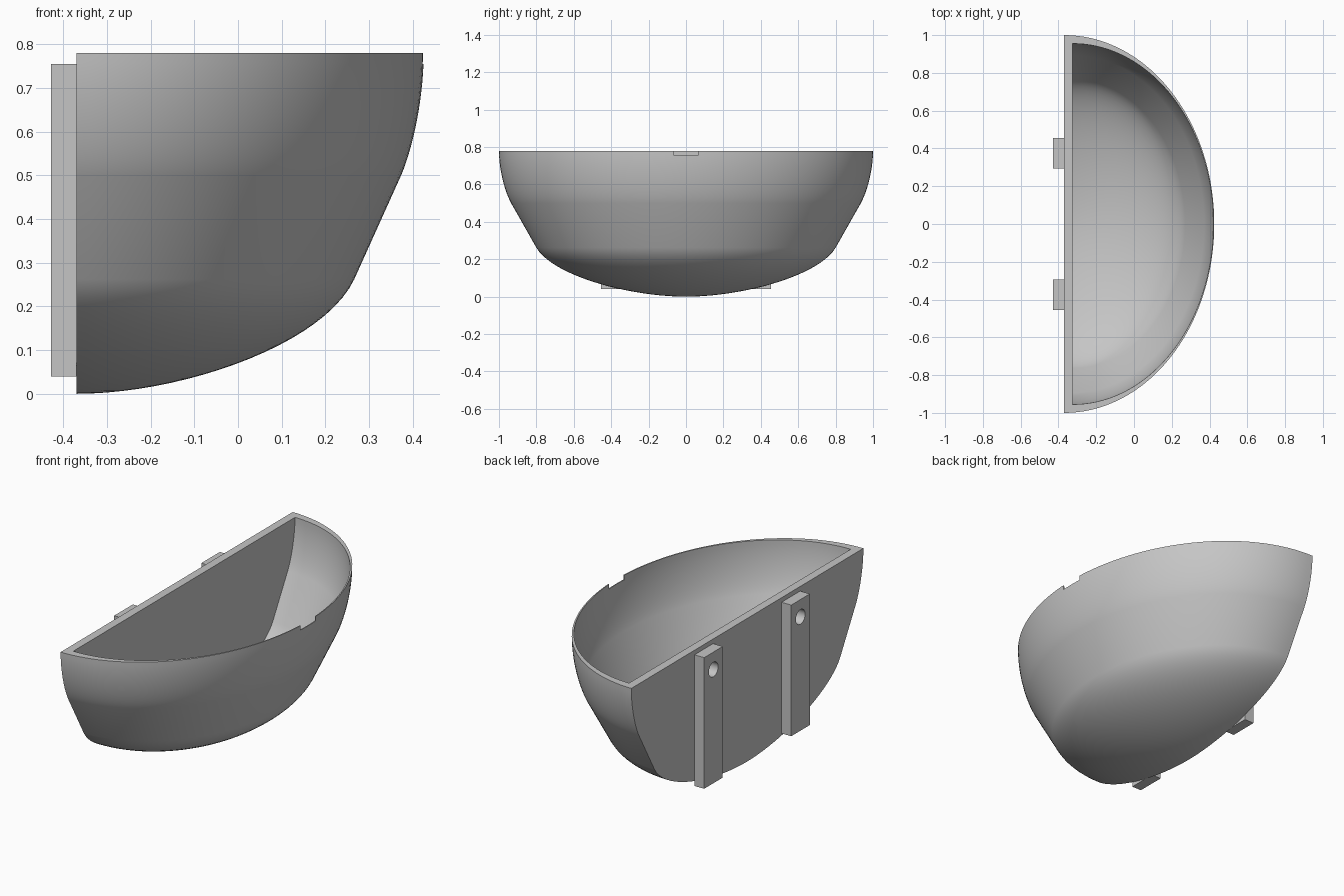
import bpy, bmesh, math
from mathutils import Vector, Matrix
from mathutils.geometry import interpolate_bezier

if "Cube" in bpy.data.objects:
    bpy.data.objects.remove(bpy.data.objects["Cube"])

grey = bpy.data.materials.new("light_grey")
grey.use_nodes = True
grey.diffuse_color = (0.56, 0.56, 0.56, 1)
grey.node_tree.nodes["Principled BSDF"].inputs["Base Color"].default_value = grey.diffuse_color

HEIGHT = 0.78
BACK = -0.37


def make(name, bm):
    bmesh.ops.recalc_face_normals(bm, faces=bm.faces)
    mesh = bpy.data.meshes.new(name)
    bm.to_mesh(mesh)
    bm.free()
    mesh.materials.append(grey)
    ob = bpy.data.objects.new(name, mesh)
    bpy.context.collection.objects.link(ob)
    return ob


def box(name, lo, hi):
    lo, hi = Vector(lo), Vector(hi)
    bm = bmesh.new()
    bmesh.ops.create_cube(bm, size=1, matrix=Matrix.Translation((lo + hi) / 2)
                          @ Matrix.Diagonal((hi - lo).to_4d()))
    return make(name, bm)


def bowl_profile():
    """Radius and height: rounded base, straight flare, upright lip."""
    v = lambda r, z: Vector((r, z, 0))
    base = interpolate_bezier(v(0, 0), v(0.3, 0), v(0.71, 0.11), v(0.8, 0.262), 22)
    lip = interpolate_bezier(v(0.935, 0.5), v(0.97, 0.565), v(1, 0.68), v(1, HEIGHT), 14)
    return [(p.x, p.y) for p in base + lip]


def half_bowl(name, profile, x0, rx, ry, steps=72):
    """Solid half lathe with a flat back at x0."""
    bm = bmesh.new()
    pole = bm.verts.new((x0, 0, profile[0][1]))
    rows = []
    for r, z in profile[1:]:
        rows.append([bm.verts.new((x0 + (rx * r * math.cos(a) if 0 < i < steps else 0),
                                   ry * r * math.sin(a), z))
                     for i in range(steps + 1)
                     for a in [math.pi * (i / steps - 0.5)]])
    for i in range(steps):
        bm.faces.new((pole, rows[0][i + 1], rows[0][i]))
        for a, b in zip(rows, rows[1:]):
            bm.faces.new((a[i], a[i + 1], b[i + 1], b[i]))
    bm.faces.new(rows[-1])
    bm.faces.new([pole] + [r[0] for r in rows] + [r[-1] for r in reversed(rows)])
    return make(name, bm)


def cut(ob, cutter):
    cutter.hide_render = True
    mod = ob.modifiers.new("cut", 'BOOLEAN')
    mod.operation, mod.solver, mod.object = 'DIFFERENCE', 'EXACT', cutter
    bpy.context.view_layer.objects.active = ob
    bpy.ops.object.modifier_apply(modifier=mod.name)
    bpy.data.objects.remove(cutter)


def smooth(ob):
    bpy.ops.object.select_all(action='DESELECT')
    ob.select_set(True)
    bpy.context.view_layer.objects.active = ob
    bpy.ops.object.shade_smooth_by_angle(angle=math.radians(35))


# Half bowl, hollowed, with the wall thinning towards the curved front
profile = bowl_profile()
bowl = half_bowl("half_bowl", profile, BACK, 0.795, 1.0)
inner = [(r, HEIGHT - (HEIGHT - z) * 0.955) for r, z in profile] + [(1, HEIGHT + 0.1)]
cut(bowl, half_bowl("hollow_cutter", inner, BACK + 0.045, 0.745, 0.955))

# Small notch in the rim
cut(bowl, box("notch_cutter", (0.3, -0.065, 0.755), (0.6, 0.065, 1)))
smooth(bowl)

# Two mounting straps with a screw hole each
for side, label in ((1, "left"), (-1, "right")):
    y = side * 0.375
    strap = box(label + "_mounting_strap", (-0.428, y - 0.08, 0.04), (BACK, y + 0.08, 0.755))
    bm = bmesh.new()
    bmesh.ops.create_cone(bm, cap_ends=True, segments=32, radius1=0.04, radius2=0.04, depth=0.3,
                          matrix=Matrix.Translation((-0.4, y, 0.66)) @ Matrix.Rotation(math.pi / 2, 4, 'Y'))
    cut(strap, make("hole_cutter", bm))
    smooth(strap)
